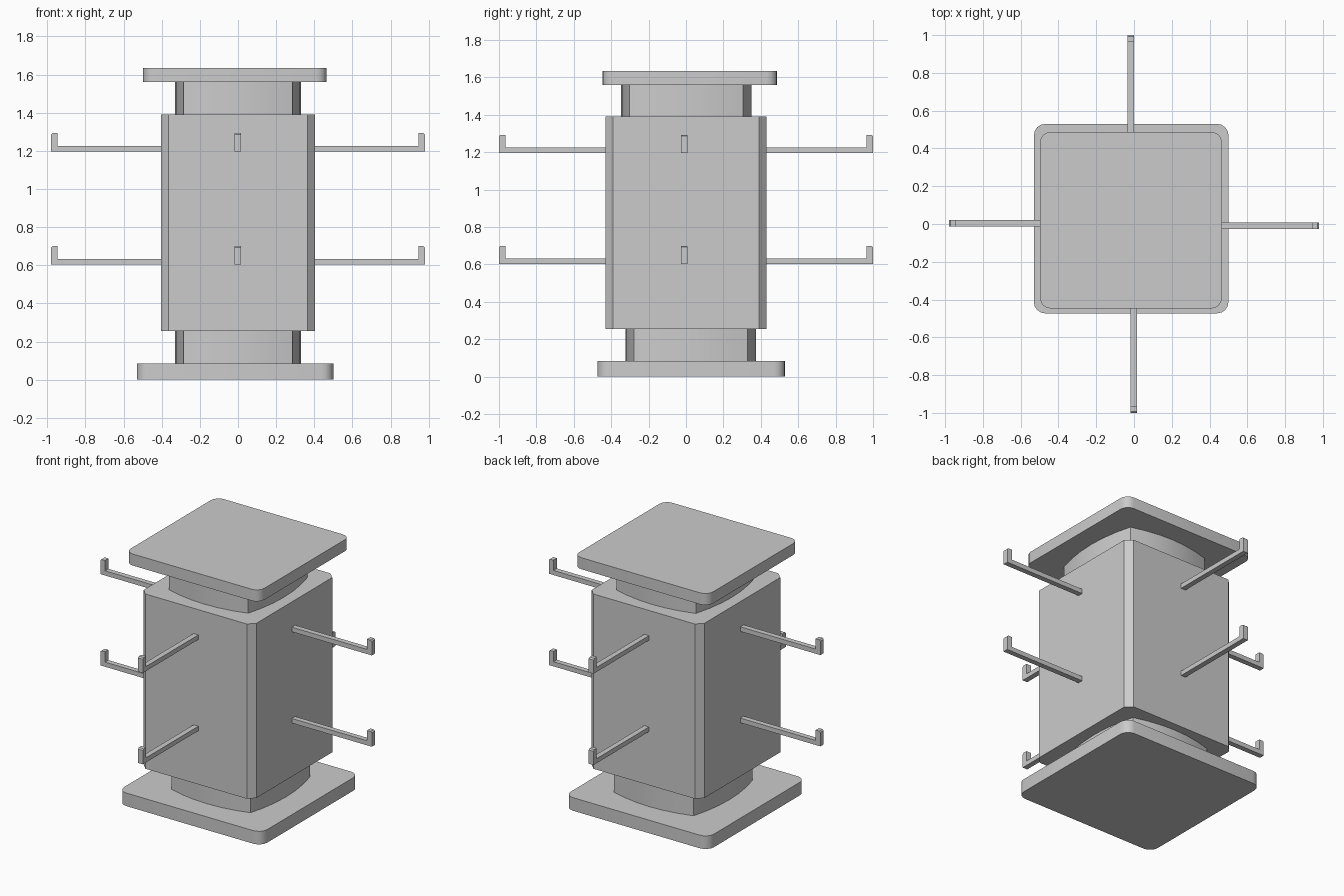
import bpy, bmesh, math
from mathutils import Matrix

if "Cube" in bpy.data.objects:
    bpy.data.objects.remove(bpy.data.objects["Cube"])


def prism(name, pts, z0, z1, matrix=None, smooth=None):
    """Closed 2D outline extruded from z0 to z1."""
    bm = bmesh.new()
    face = bm.faces.new([bm.verts.new((x, y, z0)) for x, y in pts])
    new = bmesh.ops.extrude_face_region(bm, geom=[face])["geom"]
    bmesh.ops.translate(bm, vec=(0, 0, z1 - z0),
                        verts=[v for v in new if isinstance(v, bmesh.types.BMVert)])
    if matrix:
        bm.transform(matrix)
    bmesh.ops.recalc_face_normals(bm, faces=bm.faces)
    mesh = bpy.data.meshes.new(name)
    bm.to_mesh(mesh)
    bm.free()
    ob = bpy.data.objects.new(name, mesh)
    bpy.context.collection.objects.link(ob)
    if smooth:
        bpy.ops.object.select_all(action="DESELECT")
        ob.select_set(True)
        bpy.context.view_layer.objects.active = ob
        bpy.ops.object.shade_smooth_by_angle(angle=math.radians(smooth))
    return ob


def rounded_rect(x0, x1, y0, y1, r, seg):
    pts = []
    for cx, cy, start in ((x1 - r, y1 - r, 0), (x0 + r, y1 - r, 90),
                          (x0 + r, y0 + r, 180), (x1 - r, y0 + r, 270)):
        for i in range(seg + 1):
            a = math.radians(start + 90 * i / seg)
            pts.append((cx + r * math.cos(a), cy + r * math.sin(a)))
    return pts


def bulged_rect(cy, hx, hy, bulge, seg=6):
    """Rectangle whose four sides bow outward between sharp corners."""
    pts = []
    for side in range(4):
        for i in range(seg):
            t = 2 * i / seg - 1
            b = bulge * (1 - t * t)
            x, y = ((hx + b, t * hy), (-t * hx, hy + b),
                    (-hx - b, -t * hy), (t * hx, -hy - b))[side]
            pts.append((x, y + cy))
    return pts


# Base and top plates
prism("base_plate", rounded_rect(-0.53, 0.50, -0.473, 0.53, 0.06, 4), 0, 0.085, smooth=30)
prism("top_plate", rounded_rect(-0.497, 0.465, -0.447, 0.487, 0.055, 4), 1.56, 1.635, smooth=30)

# Bowed necks under and over the body
prism("lower_neck", bulged_rect(0.026, 0.285, 0.304, 0.045), 0.08, 0.26, smooth=30)
prism("upper_neck", bulged_rect(0.002, 0.285, 0.304, 0.045), 1.385, 1.565, smooth=30)

# Main body with chamfered corners
prism("body", rounded_rect(-0.405, 0.405, -0.43, 0.43, 0.041, 1), 0.255, 1.39)

# Display hooks: L profile (distance, height), one per side on two levels
sides = (("right", 0, 0.98, -0.009), ("back", 90, 1.0, 0.018),
         ("left", 180, 0.98, -0.003), ("front", 270, 1.0, -0.001))
for level, z in (("lower", 0.603), ("upper", 1.196)):
    for side, angle, reach, shift in sides:
        profile = [(0.39, 0), (reach, 0), (reach, 0.09), (reach - 0.008, 0.097),
                   (reach - 0.034, 0.097), (reach - 0.034, 0.03), (0.39, 0.03)]
        m = (Matrix.Rotation(math.radians(angle), 4, "Z")
             @ Matrix.Translation((0, shift, z))
             @ Matrix.Rotation(math.radians(90), 4, "X"))
        prism(f"{level}_{side}_hook", profile, -0.017, 0.017, m)
